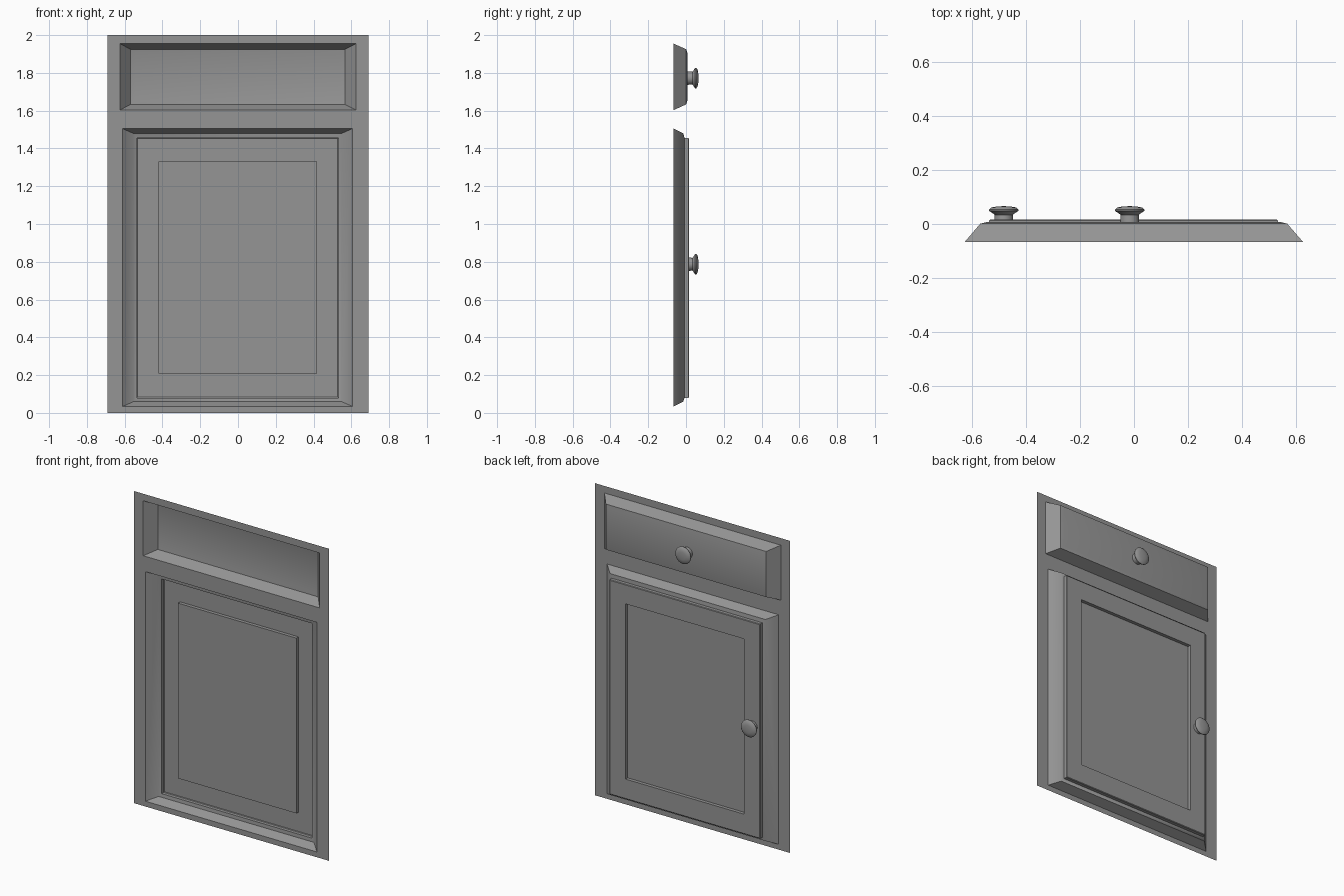
import bpy
import bmesh
import math
from mathutils import Matrix, Vector

cube = bpy.data.objects.get("Cube")
if cube:
    bpy.data.objects.remove(cube, do_unlink=True)

# One plain grey for everything
grey = bpy.data.materials.new("grey_paint")
grey.use_nodes = True
colour = (0.30, 0.30, 0.30, 1)
grey.diffuse_color = colour
grey.node_tree.nodes["Principled BSDF"].inputs["Base Color"].default_value = colour


def finish(name, bm, angle):
    bmesh.ops.remove_doubles(bm, verts=bm.verts, dist=0.0001)
    mesh = bpy.data.meshes.new(name)
    bm.to_mesh(mesh)
    bm.free()
    mesh.materials.append(grey)
    obj = bpy.data.objects.new(name, mesh)
    bpy.context.collection.objects.link(obj)
    bpy.ops.object.select_all(action="DESELECT")
    obj.select_set(True)
    bpy.context.view_layer.objects.active = obj
    bpy.ops.object.shade_smooth_by_angle(angle=math.radians(angle))
    return obj


def nested_rings(bm, rings, cap):
    """Skin a series of rectangles (left, right, bottom, top, depth)."""
    loops = []
    for x0, x1, z0, z1, y in rings:
        corners = ((x0, z0), (x0, z1), (x1, z1), (x1, z0))
        loops.append([bm.verts.new((x, y, z)) for x, z in corners])
    for a, b in zip(loops, loops[1:]):
        for i in range(4):
            j = (i + 1) % 4
            bm.faces.new((a[i], a[j], b[j], b[i]))
    if cap:
        bm.faces.new(loops[-1])


BACK, SPLIT, HALF = -0.066, 1.555, 0.69
drawer_edge = (-0.626, 0.625, 1.603, 1.955, BACK)
door_edge = (-0.611, 0.606, 0.034, 1.505, BACK)

# Flat sheet frame with two openings
bm = bmesh.new()
nested_rings(bm, [(-HALF, HALF, SPLIT, 2, BACK), drawer_edge], False)
nested_rings(bm, [(-HALF, HALF, 0, SPLIT, BACK), door_edge], False)
finish("frame", bm, 20)

# Hollow drawer front with sloping sides and a softened rim
bm = bmesh.new()
nested_rings(bm, [drawer_edge,
                  (-0.569, 0.567, 1.633, 1.925, 0.001),
                  (-0.545, 0.543, 1.652, 1.906, 0.007)], True)
finish("drawer_front", bm, 35)

# Hollow door: sloping sides, raised border and sunken centre panel
bm = bmesh.new()
step = (-0.536, 0.532, 0.080, 1.456)
panel = (-0.421, 0.418, 0.208, 1.331)
nested_rings(bm, [door_edge,
                  (-0.553, 0.548, 0.060, 1.479, -0.014),
                  (*step, -0.008),
                  (*step, 0.013),
                  (-0.532, 0.528, 0.084, 1.452, 0.016),
                  (*panel, 0.016),
                  (*panel, -0.006)], True)
finish("door", bm, 35)

# Turned knobs
for name, x, z, base in (("drawer_knob", -0.016, 1.772, 0.007),
                         ("door_knob", -0.482, 0.787, 0.016)):
    profile = [(0.035, base), (0.034, 0.034), (0.040, 0.039), (0.054, 0.048),
               (0.055, 0.053), (0.046, 0.061), (0.025, 0.065), (0, 0.066)]
    bm = bmesh.new()
    verts = [bm.verts.new((r, y, 0)) for r, y in profile]
    edges = [bm.edges.new(pair) for pair in zip(verts, verts[1:])]
    bmesh.ops.spin(bm, geom=verts + edges, cent=(0, 0, 0), axis=(0, 1, 0),
                   angle=math.tau, steps=32)
    bmesh.ops.remove_doubles(bm, verts=bm.verts, dist=0.0001)
    bmesh.ops.recalc_face_normals(bm, faces=bm.faces)
    bmesh.ops.transform(bm, matrix=Matrix.Translation(Vector((x, 0, z))), verts=bm.verts)
    finish(name, bm, 40)
